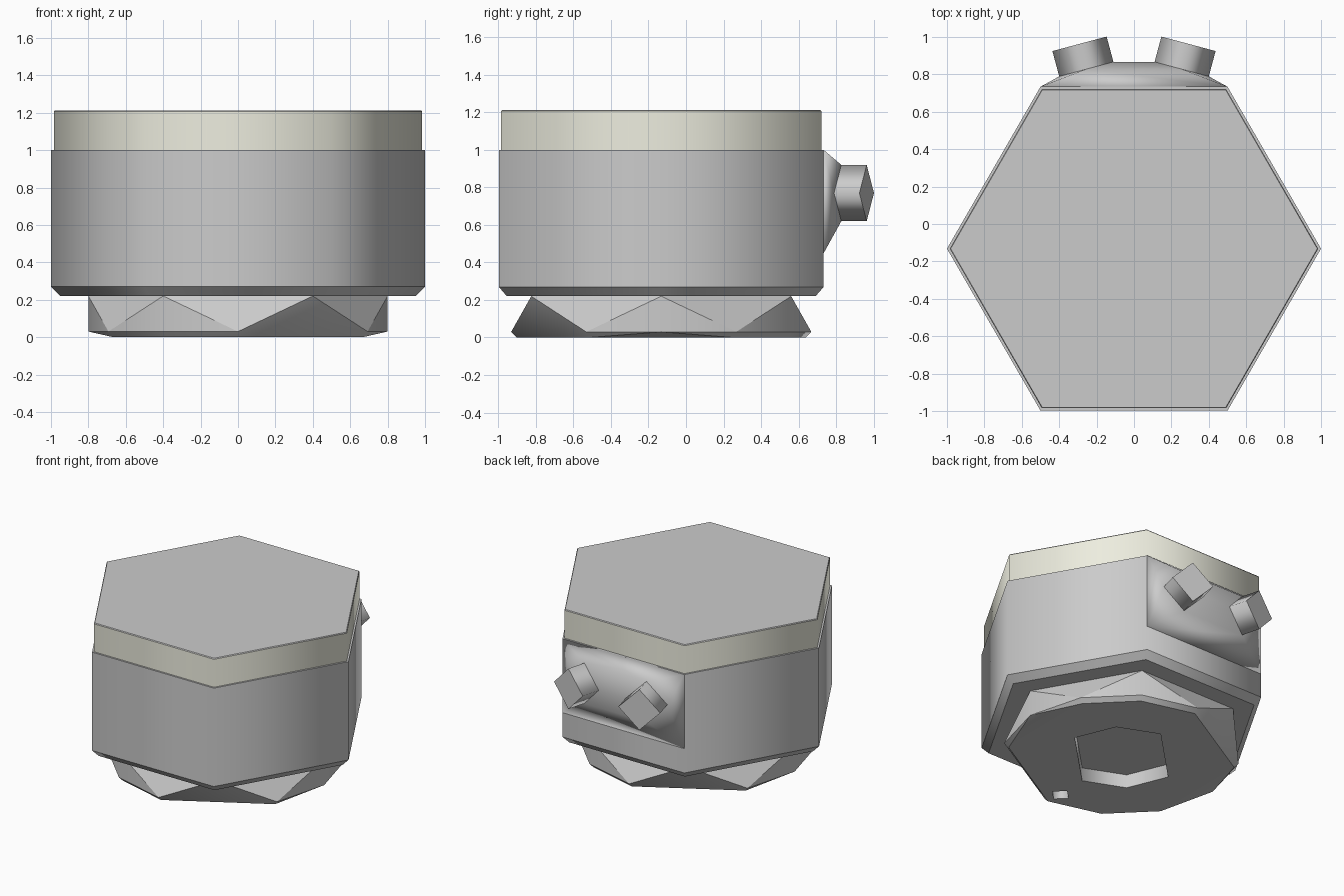
import bpy, bmesh
from math import sin, cos, radians
from mathutils import Vector

if "Cube" in bpy.data.objects:
    bpy.data.objects.remove(bpy.data.objects["Cube"])

CY = -0.132  # centre of the hexagonal housing in y


def ring(r, z, angles, cx=0, cy=CY):
    return [Vector((cx + r * cos(radians(a)), cy + r * sin(radians(a)), z)) for a in angles]


def hull(name, points, color=None):
    bm = bmesh.new()
    for p in points:
        bm.verts.new(p)
    res = bmesh.ops.convex_hull(bm, input=bm.verts)
    junk = [g for g in res["geom_interior"] if isinstance(g, bmesh.types.BMVert)]
    if junk:
        bmesh.ops.delete(bm, geom=junk, context='VERTS')
    bmesh.ops.dissolve_limit(bm, angle_limit=0.005, verts=bm.verts, edges=bm.edges)
    bmesh.ops.recalc_face_normals(bm, faces=bm.faces)
    me = bpy.data.meshes.new(name)
    bm.to_mesh(me)
    bm.free()
    ob = bpy.data.objects.new(name, me)
    bpy.context.collection.objects.link(ob)
    if color:
        mat = bpy.data.materials.new(name + "_paint")
        mat.diffuse_color = color
        mat.use_nodes = True
        mat.node_tree.nodes["Principled BSDF"].inputs["Base Color"].default_value = mat.diffuse_color
        me.materials.append(mat)
    return ob


def smooth_around(ob, axis=(0, 0, 1), limit=0.25):
    # smooth around the axis, sharp where the slope along it changes
    axis = Vector(axis).normalized()
    bm = bmesh.new()
    bm.from_mesh(ob.data)
    for f in bm.faces:
        f.smooth = True
    for e in bm.edges:
        if len(e.link_faces) == 2:
            a, b = e.link_faces
            e.smooth = abs(a.normal.dot(axis) - b.normal.dot(axis)) < limit
    bm.to_mesh(ob.data)
    bm.free()


def cut(ob, cutter):
    mod = ob.modifiers.new("cut", 'BOOLEAN')
    mod.operation = 'DIFFERENCE'
    mod.solver = 'EXACT'
    mod.object = cutter
    bpy.context.view_layer.objects.active = ob
    bpy.ops.object.modifier_apply(modifier=mod.name)
    bpy.data.objects.remove(cutter)


HEX = range(0, 360, 60)

# Housing with chamfered lower edge
body = hull("housing", ring(0.95, 0.22, HEX) + ring(1, 0.27, HEX) + ring(1, 1.0, HEX))
smooth_around(body)

# Cream band and thin grey lid
band = hull("cream_band", ring(0.985, 1.0, HEX) + ring(0.985, 1.207, HEX), (0.85, 0.85, 0.74, 1))
lid = hull("lid", ring(0.985, 1.207, HEX) + ring(0.98, 1.213, HEX))
smooth_around(band)
smooth_around(lid)

# Foot: hexagon at the top turning into a wider polygon at the floor
floor = [30, 60, 90, 150, 210, 240, 270, 330]
foot = hull("foot", ring(0.8, 0.22, HEX) + ring(0.8, 0.03, floor + [0, 180]) + ring(0.77, 0, floor))
recess = [0, 45, 90, 180, 225, 270]
cut(foot, hull("recess_cutter", ring(0.41, -0.1, recess) + ring(0.41, 0.1, recess)))
pin = range(0, 360, 90)
cut(foot, hull("pin_cutter", ring(0.07, -0.1, pin, -0.01, CY - 0.65) + ring(0.07, 0.1, pin, -0.01, CY - 0.65)))
smooth_around(foot)

# Back bulge carrying two square knobs
bulge_pts = []
for s, side in ((-1, "left"), (1, "right")):
    tilt = radians(15)
    axis = Vector((s * sin(tilt), cos(tilt), 0))
    across = Vector((cos(tilt), -s * sin(tilt), 0))
    base = Vector((s * 0.255, 0.828, 0.77))
    diamond = [base + across * 0.15, base - across * 0.15,
               base + Vector((0, 0, 0.15)), base - Vector((0, 0, 0.15))]
    knob = hull("knob_" + side, diamond + [p + axis * 0.14 for p in diamond])
    smooth_around(knob, axis)
    bulge_pts += diamond + [Vector((s * 0.5, 0.734, z)) for z in (0.45, 1.0)]
bulge = hull("back_bulge", bulge_pts)
smooth_around(bulge, limit=3)
